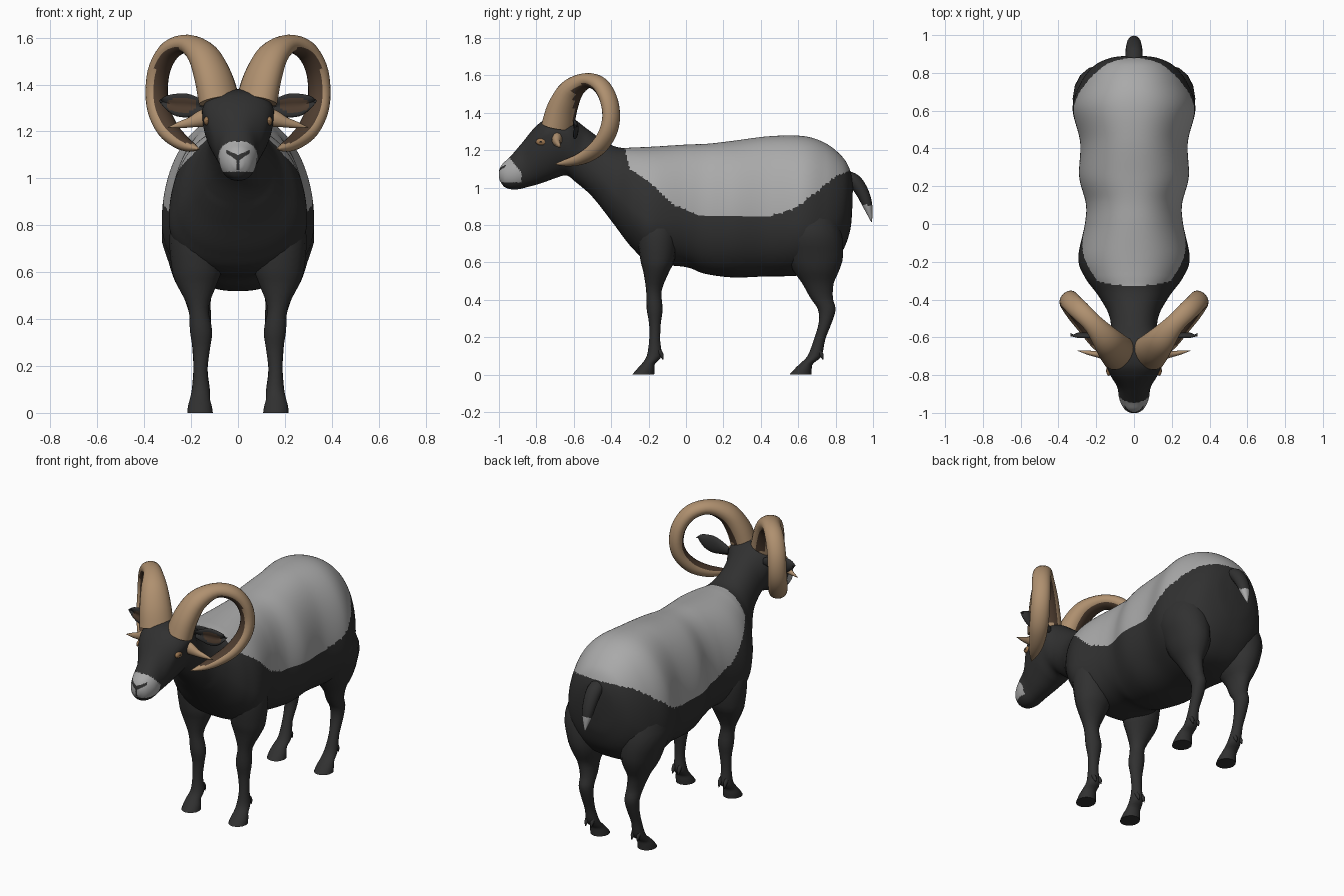
import bpy, bmesh, math
from mathutils import Vector


def material(name, r, g, b):
    m = bpy.data.materials.new(name)
    m.diffuse_color = (r, g, b, 1)
    return m


black = material("black_wool", 0.03, 0.03, 0.03)
grey = material("grey_wool", 0.40, 0.40, 0.40)
tan = material("tan_horn", 0.43, 0.28, 0.16)
brown = material("dark_brown", 0.075, 0.045, 0.028)
amber = material("amber_eye", 0.33, 0.18, 0.08)


def spline(rows, n):
    """Catmull-Rom interpolation of rows of numbers, n steps per span."""
    out = []
    for i in range(len(rows) - 1):
        a, b, c, d = (rows[min(max(i + k, 0), len(rows) - 1)] for k in (-1, 0, 1, 2))
        for s in range(n):
            t = s / n
            out.append([0.5 * (2 * q + (r - p) * t + (2 * p - 5 * q + 4 * r - u) * t * t
                               + (3 * q - p - 3 * r + u) * t ** 3)
                        for p, q, r, u in zip(a, b, c, d)])
    return out + [list(rows[-1])]


def line(points, v):
    """Piecewise linear lookup."""
    for (a, p), (b, q) in zip(points, points[1:]):
        if a <= v <= b:
            return p + (q - p) * (v - a) / (b - a)
    return 9


def loft(name, rings, mats, rule=None, mirror=False, angle=50):
    """Skin closed rings, cap the ends and colour faces by a rule."""
    bm = bmesh.new()
    loops = [[bm.verts.new(p) for p in ring] for ring in rings]
    n = len(loops[0])
    for a, b in zip(loops, loops[1:]):
        for i in range(n):
            bm.faces.new((a[i], a[(i + 1) % n], b[(i + 1) % n], b[i]))
    bm.faces.new(loops[0])
    bm.faces.new(loops[-1])
    bmesh.ops.recalc_face_normals(bm, faces=bm.faces)
    if rule:
        for f in bm.faces:
            f.material_index = rule(f.calc_center_median(), f.normal)
    return finish(name, bm, mats, mirror, angle)


def finish(name, bm, mats, mirror=False, angle=50):
    me = bpy.data.meshes.new(name)
    bm.to_mesh(me)
    bm.free()
    for m in mats:
        me.materials.append(m)
    ob = bpy.data.objects.new(name, me)
    bpy.context.collection.objects.link(ob)
    bpy.ops.object.select_all(action='DESELECT')
    ob.select_set(True)
    bpy.context.view_layer.objects.active = ob
    bpy.ops.object.shade_smooth_by_angle(angle=math.radians(angle))
    if mirror:
        ob.modifiers.new("mirror", 'MIRROR')
    return ob


def circle(n):
    return [(math.cos(2 * math.pi * i / n), math.sin(2 * math.pi * i / n)) for i in range(n)]


# Head, neck and trunk: top y, top z, bottom y, bottom z, half width, height of widest point
trunk = [
    (-1.0, 1.068, -1.0, 1.062, 0.004, 0.5), (-0.998, 1.095, -0.994, 1.035, 0.028, 0.5),
    (-0.98, 1.128, -0.965, 1.0, 0.056, 0.5),
    (-0.94, 1.165, -0.91, 0.99, 0.078, 0.5), (-0.88, 1.235, -0.84, 1.005, 0.09, 0.5),
    (-0.80, 1.33, -0.77, 1.025, 0.13, 0.7), (-0.73, 1.372, -0.70, 1.05, 0.152, 0.72),
    (-0.62, 1.375, -0.64, 1.065, 0.145, 0.65), (-0.53, 1.315, -0.59, 1.03, 0.122, 0.5),
    (-0.44, 1.25, -0.50, 0.95, 0.135, 0.45), (-0.36, 1.215, -0.39, 0.81, 0.19, 0.4),
    (-0.27, 1.215, -0.29, 0.68, 0.26, 0.38), (-0.16, 1.22, -0.19, 0.60, 0.295, 0.36),
    (0.0, 1.23, 0.0, 0.575, 0.26, 0.4), (0.12, 1.235, 0.10, 0.54, 0.255, 0.42),
    (0.25, 1.25, 0.25, 0.52, 0.29, 0.42), (0.45, 1.275, 0.42, 0.525, 0.285, 0.4),
    (0.63, 1.275, 0.60, 0.53, 0.325, 0.38), (0.75, 1.235, 0.74, 0.56, 0.285, 0.38),
    (0.84, 1.16, 0.83, 0.65, 0.215, 0.42), (0.88, 1.085, 0.875, 0.76, 0.13, 0.5),
    (0.893, 1.02, 0.888, 0.86, 0.04, 0.5)]
saddle = [(-0.335, 1.3), (-0.325, 1.2), (-0.3, 1.1), (-0.17, 1.01), (-0.05, 0.9),
          (0.07, 0.85), (0.45, 0.845), (0.6, 0.9), (0.8, 1.06), (0.9, 1.1)]
rings = []
for ty, tz, by, bz, w, k in spline(trunk, 11):
    top, low = Vector((0, ty, tz)), Vector((0, by, bz))
    ring = []
    for c, s in circle(144):
        h = k + s * ((1 - k) if s > 0 else k)
        p = low.lerp(top, h)
        p.x = math.copysign(abs(c) ** (0.9 if s > 0 or ty < -0.4 else 0.8), c) * w
        ring.append(p)
    # slide the nearest vertices onto the edge of the pale saddle
    gap = [p.z - line(saddle, p.y) for p in ring]
    for i in range(144):
        j = (i + 1) % 144
        if gap[i] * gap[j] < 0:
            t = gap[i] / (gap[i] - gap[j])
            ring[i if t < 0.5 else j] = ring[i].lerp(ring[j], t)
    rings.append(ring)


def wool(c, n):
    if c.y < -0.87:  # pale muzzle with dark nose and mouth lines
        x = abs(c.x)
        edge = -0.88 - max(0, c.z - 1.08) * 0.8
        nose = c.y < -0.93 and x < 0.05 and abs(c.z - 1.087 - 0.55 * x) < 0.009 + 0.15 * max(0, 0.03 - x)
        slit = c.y < -0.95 and x < 0.006 and 1.035 < c.z < 1.09
        return int(1.028 < c.z < 1.158 and c.y < edge and not nose and not slit)
    return int(c.z > line(saddle, c.y))


loft("body", rings, [black, grey], wool)


# Legs: z, back-to-front y range, inner-to-outer x range
def leg(name, rows):
    loft(name, [[((x0 + x1) / 2 + c * (x1 - x0) / 2, (y0 + y1) / 2 + s * (y1 - y0) / 2, z)
                 for c, s in circle(16)] for z, y0, y1, x0, x1 in spline(rows, 3)],
         [black], mirror=True)


leg("front_leg", [
    (0.95, -0.24, -0.10, 0.12, 0.23), (0.78, -0.26, -0.05, 0.08, 0.29),
    (0.62, -0.245, -0.06, 0.07, 0.283), (0.55, -0.228, -0.09, 0.09, 0.262),
    (0.45, -0.213, -0.13, 0.125, 0.213), (0.35, -0.21, -0.125, 0.11, 0.205),
    (0.27, -0.197, -0.135, 0.12, 0.193), (0.18, -0.197, -0.138, 0.13, 0.19),
    (0.10, -0.21, -0.13, 0.12, 0.197), (0.06, -0.235, -0.165, 0.12, 0.205),
    (0.03, -0.262, -0.168, 0.112, 0.213), (0.0, -0.288, -0.17, 0.107, 0.216)])
leg("hind_leg", [
    (1.0, 0.56, 0.74, 0.10, 0.24), (0.78, 0.50, 0.825, 0.06, 0.325),
    (0.64, 0.53, 0.84, 0.07, 0.295), (0.56, 0.57, 0.82, 0.085, 0.268),
    (0.49, 0.62, 0.79, 0.115, 0.23), (0.41, 0.665, 0.785, 0.115, 0.205),
    (0.35, 0.705, 0.80, 0.115, 0.20), (0.28, 0.71, 0.78, 0.12, 0.195),
    (0.19, 0.685, 0.745, 0.13, 0.19), (0.10, 0.65, 0.725, 0.12, 0.197),
    (0.06, 0.61, 0.68, 0.12, 0.205), (0.03, 0.58, 0.672, 0.112, 0.213),
    (0.0, 0.553, 0.67, 0.107, 0.216)])


# Tubes along a path: x, y, z, radius
def tube(name, rows, steps, sides, mats, rule=None, mirror=False, side=(1, 0, 0), flat=1.0):
    pts = spline(rows, steps)
    out = []
    for i, (x, y, z, r) in enumerate(pts):
        d = Vector(pts[min(i + 1, len(pts) - 1)][:3]) - Vector(pts[max(i - 1, 0)][:3])
        u = d.cross(Vector(side)).normalized()
        v = u.cross(d).normalized()
        out.append([Vector((x, y, z)) + u * c * r + v * s * r * flat for c, s in circle(sides)])
    return loft(name, out, mats, rule, mirror)


# Curled horns, dark on the inner side of the curl
hub = Vector((0.23, -0.53, 1.37))


def horn_colour(c, n):
    return int(n.dot((hub - c).normalized()) > 0.35 and (c.y > -0.60 or c.z < 1.2) and c.y > -0.65)


tube("horn", [
    (0.08, -0.685, 1.33, 0.076), (0.105, -0.66, 1.43, 0.07), (0.148, -0.61, 1.525, 0.058),
    (0.215, -0.53, 1.572, 0.041), (0.285, -0.46, 1.55, 0.041), (0.332, -0.415, 1.475, 0.041),
    (0.347, -0.40, 1.38, 0.041), (0.337, -0.42, 1.29, 0.042), (0.30, -0.475, 1.21, 0.041),
    (0.25, -0.55, 1.16, 0.034), (0.205, -0.63, 1.135, 0.022), (0.165, -0.70, 1.125, 0.002)],
    4, 20, [tan, brown], horn_colour, True, (1, -1, 0), 1.3)

# Small side spikes below the ears
tube("side_spike", [(0.11, -0.685, 1.265, 0.040), (0.155, -0.69, 1.255, 0.036),
                    (0.20, -0.688, 1.24, 0.023), (0.25, -0.68, 1.228, 0.014), (0.30, -0.67, 1.217, 0.001)],
     3, 10, [tan], None, True, (0, 1, 0), 0.75)

# Tail with pale tip
tube("tail", [(0, 0.86, 1.055, 0.036), (0, 0.905, 1.03, 0.038), (0, 0.945, 0.97, 0.034),
              (0, 0.972, 0.90, 0.025), (0, 0.993, 0.815, 0.002)],
     6, 16, [black, grey], lambda c, n: int(c.z < 0.905), False, (1, 0, 0), 1.2)

# Ears: x, middle z, half height, with brown hollow facing forward
ears = spline([(0.12, 1.30, 0.02), (0.17, 1.307, 0.038), (0.22, 1.311, 0.051),
               (0.27, 1.314, 0.046), (0.31, 1.324, 0.027), (0.335, 1.33, 0.003)], 5)
loft("ear", [[(x, -0.595 + s * 0.02 * min(1, h / 0.035) + (0.02 * (1 - abs(c)) if s < -0.1 else 0), z + c * h)
              for c, s in circle(28)] for x, z, h in ears], [black, brown],
     lambda c, n: int(n.y < -0.3 and ((c.x - 0.24) / 0.065) ** 2 + ((c.z - 1.313) / 0.034) ** 2 < 1),
     True)


# Eyes and pupils
def ball(name, at, size, mat):
    bm = bmesh.new()
    bmesh.ops.create_uvsphere(bm, u_segments=14, v_segments=10, radius=1)
    bmesh.ops.scale(bm, vec=size, verts=bm.verts)
    bmesh.ops.translate(bm, vec=at, verts=bm.verts)
    finish(name, bm, [mat], True)


ball("eye", (0.133, -0.772, 1.245), (0.014, 0.032, 0.019), amber)
ball("pupil", (0.140, -0.776, 1.245), (0.009, 0.010, 0.006), black)


# Dewclaws behind each ankle
for name, y in (("front_dewclaw", -0.145), ("hind_dewclaw", 0.71)):
    for x in (0.14, 0.178):
        tube(name, [(x, y, 0.13, 0.012), (x, y + 0.015, 0.105, 0.011), (x, y + 0.022, 0.08, 0.002)],
             2, 8, [black], None, True)
